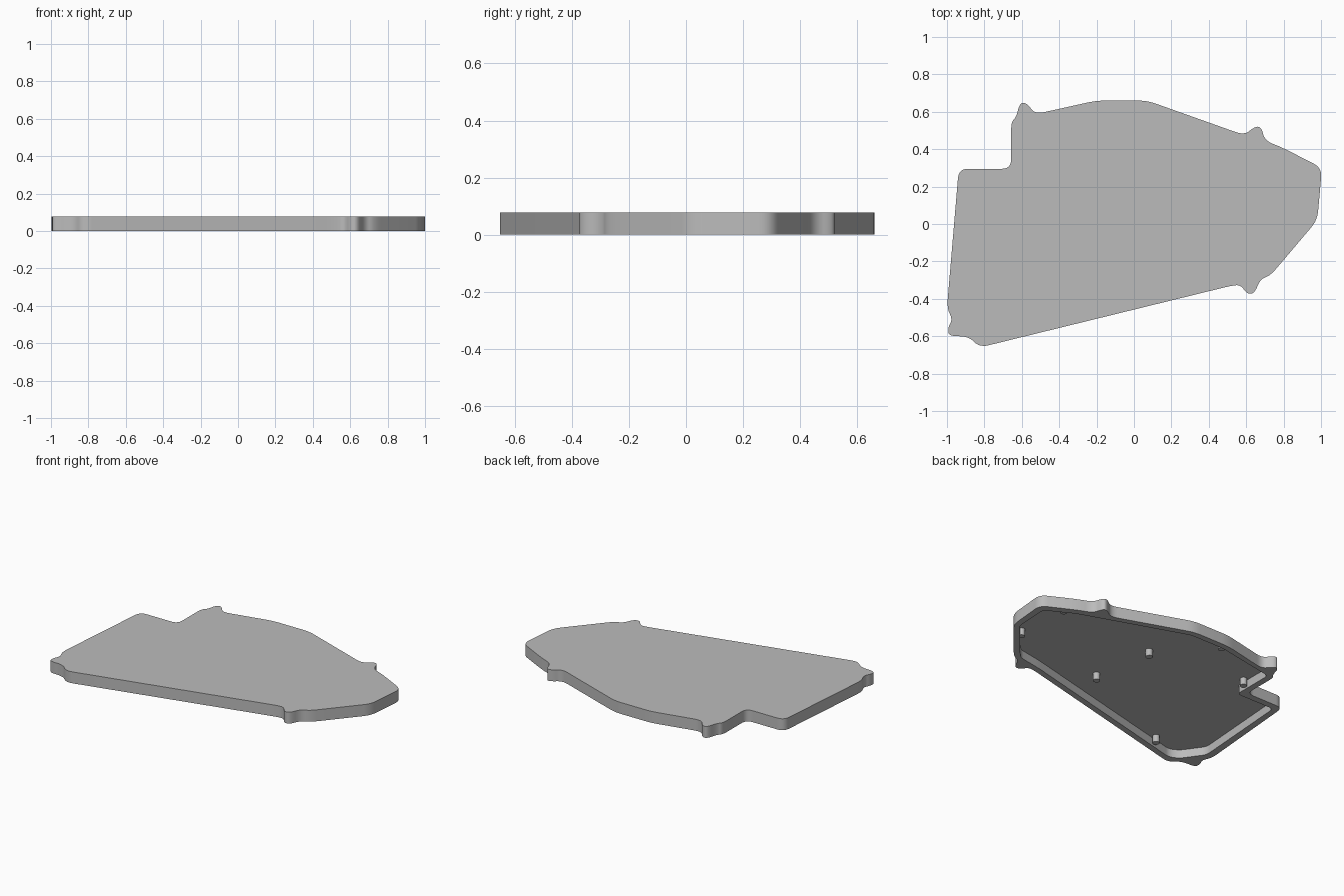
import bpy, bmesh
from math import radians
from mathutils import Vector

HEIGHT = 0.077
FLOOR = 0.057      # underside of the top panel

if "Cube" in bpy.data.objects:
    bpy.data.objects.remove(bpy.data.objects["Cube"])

grey = bpy.data.materials.new("plain_grey")
grey.use_nodes = True
colour = (0.5, 0.5, 0.5, 1)
grey.diffuse_color = colour
grey.node_tree.nodes["Principled BSDF"].inputs["Base Color"].default_value = colour


def rounded(corners, cut, steps=6):
    """Replace every corner of a polygon with a short curve."""
    pts = [Vector(c) for c in corners]
    path = []
    for i, p in enumerate(pts):
        before = pts[i - 1] - p
        after = pts[(i + 1) % len(pts)] - p
        a = p + before.normalized() * min(cut, before.length * 0.48)
        b = p + after.normalized() * min(cut, after.length * 0.48)
        for s in range(steps + 1):
            t = s / steps
            path.append(a * (1 - t) ** 2 + p * 2 * t * (1 - t) + b * t * t)
    return path


def prism(name, path, bottom, top):
    """Extrude a flat outline into a solid."""
    bm = bmesh.new()
    face = bm.faces.new([bm.verts.new((p.x, p.y, bottom)) for p in path])
    side = bmesh.ops.extrude_face_region(bm, geom=[face])["geom"]
    moved = [v for v in side if isinstance(v, bmesh.types.BMVert)]
    bmesh.ops.translate(bm, verts=moved, vec=(0, 0, top - bottom))
    bmesh.ops.recalc_face_normals(bm, faces=bm.faces)
    mesh = bpy.data.meshes.new(name)
    bm.to_mesh(mesh)
    bm.free()
    mesh.materials.append(grey)
    obj = bpy.data.objects.new(name, mesh)
    bpy.context.collection.objects.link(obj)
    return obj


def smooth(obj):
    bpy.ops.object.select_all(action="DESELECT")
    obj.select_set(True)
    bpy.context.view_layer.objects.active = obj
    bpy.ops.object.shade_smooth_by_angle(angle=radians(30))


# Outer outline with its small rounded lugs
outline = [
    (-.937, .295), (-.657, .295), (-.657, .545), (-.63, .57), (-.61, .65),
    (-.57, .645), (-.53, .587), (-.2, .66), (.07, .66), (.59, .475),
    (.645, .52), (.68, .52), (.7, .445), (.79, .41), (1.005, .3),
    (.98, .02), (.73, -.275), (.675, -.295), (.645, -.37), (.605, -.375),
    (.57, -.325), (.52, -.33), (-.825, -.66), (-.885, -.6), (-.99, -.6),
    (-.995, -.555), (-.97, -.51), (-1, -.45)]

# Hollow underneath, which ignores the lugs
hollow = [
    (-.9, .25), (-.615, .25), (-.615, .54), (-.19, .62), (.06, .62),
    (.77, .37), (.955, .27), (.94, .03), (.69, -.26), (.52, -.29),
    (-.79, -.61), (-.85, -.58), (-.95, -.44)]

cover = prism("cover_panel", rounded(outline, .05), 0, HEIGHT)
cutter = prism("hollow_cutter", rounded(hollow, .03), -.05, FLOOR)
cutter.hide_render = True

cut = cover.modifiers.new("hollow", "BOOLEAN")
cut.operation = "DIFFERENCE"
cut.solver = "EXACT"
cut.object = cutter
bpy.context.view_layer.objects.active = cover
bpy.ops.object.modifier_apply(modifier=cut.name)
bpy.data.objects.remove(cutter)
smooth(cover)

# Mounting pegs under the panel
pegs = [(.08, .24), (.14, -.19), (-.63, -.54), (-.59, .34),
        (.84, -.07), (.83, .32), (-.2, .595)]
for n, (x, y) in enumerate(pegs, 1):
    bpy.ops.mesh.primitive_cylinder_add(
        vertices=16, radius=.022, depth=FLOOR, location=(x, y, .008 + FLOOR / 2))
    peg = bpy.context.object
    peg.name = f"mounting_peg_{n}"
    peg.data.materials.append(grey)
    smooth(peg)
